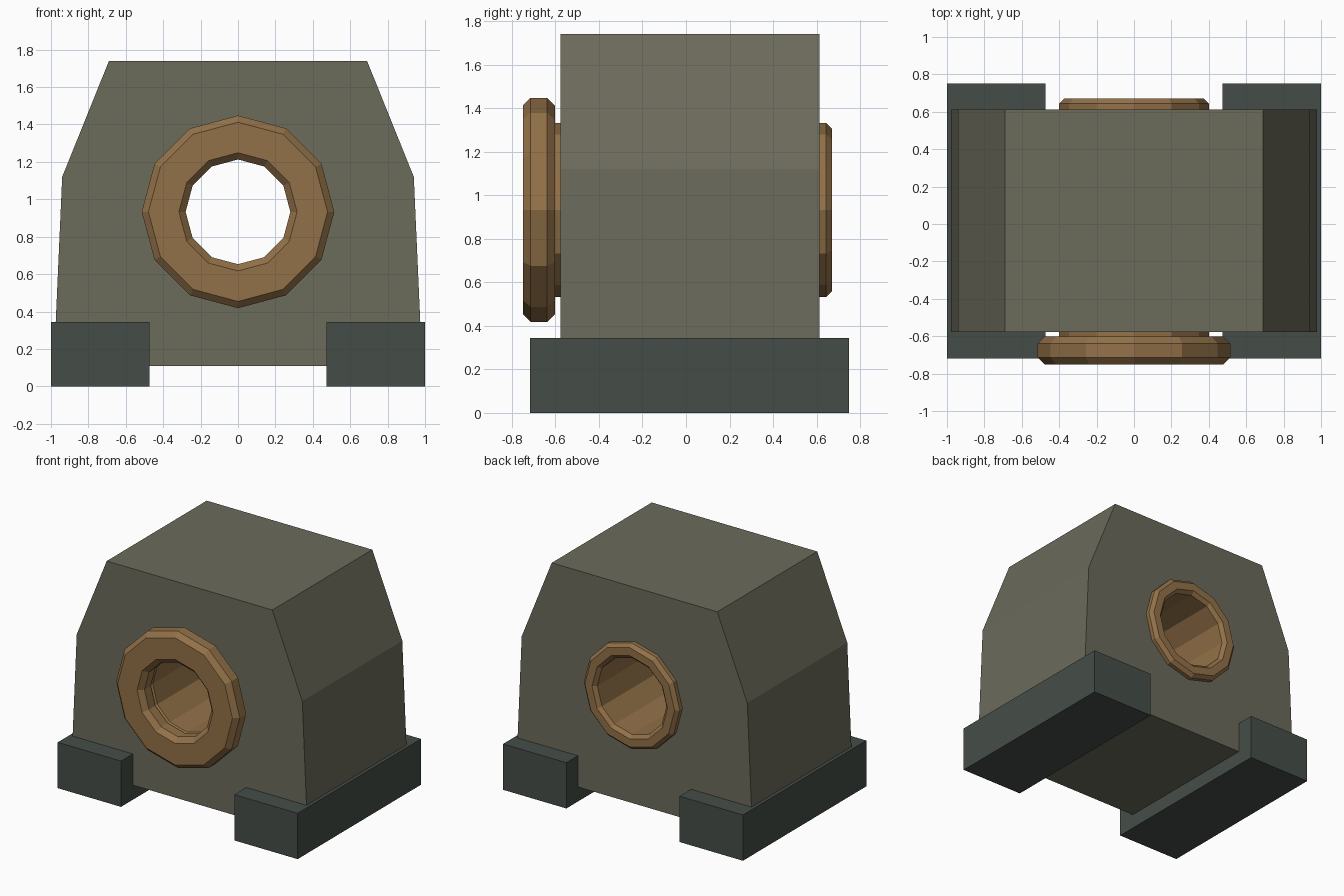
import bpy, bmesh
from math import cos, sin, pi

if "Cube" in bpy.data.objects:
    bpy.data.objects.remove(bpy.data.objects["Cube"])

AXIS_Z = 0.933   # height of the bore axis
SIDES = 12


def material(name, rgb):
    m = bpy.data.materials.new(name)
    m.diffuse_color = (*rgb, 1)
    m.use_nodes = True
    m.node_tree.nodes["Principled BSDF"].inputs["Base Color"].default_value = m.diffuse_color
    return m


IRON = material("olive_iron", (0.147, 0.145, 0.105))
STEEL = material("dark_steel", (0.06, 0.075, 0.065))
BRONZE = material("bronze", (0.29, 0.165, 0.065))


def finish(bm, name, mat=None):
    bmesh.ops.recalc_face_normals(bm, faces=bm.faces)
    mesh = bpy.data.meshes.new(name)
    bm.to_mesh(mesh)
    bm.free()
    ob = bpy.data.objects.new(name, mesh)
    bpy.context.collection.objects.link(ob)
    if mat:
        mesh.materials.append(mat)
    return ob


def prism(name, outline, y0, y1, mat=None):
    """Extrude an x/z outline along y."""
    bm = bmesh.new()
    a = [bm.verts.new((x, y0, z)) for x, z in outline]
    b = [bm.verts.new((x, y1, z)) for x, z in outline]
    bm.faces.new(a)
    bm.faces.new(b[::-1])
    for i in range(len(a)):
        j = (i + 1) % len(a)
        bm.faces.new((a[i], a[j], b[j], b[i]))
    return finish(bm, name, mat)


def ring(name, r_in, r_out, y0, y1, c, mat):
    """Ring around the bore axis with a chamfer c on all four rims."""
    section = [(r_in + c, y0), (r_out - c, y0), (r_out, y0 + c), (r_out, y1 - c),
               (r_out - c, y1), (r_in + c, y1), (r_in, y1 - c), (r_in, y0 + c)]
    bm = bmesh.new()
    loops = []
    for k in range(SIDES):
        t = 2 * pi * k / SIDES
        loops.append([bm.verts.new((r * cos(t), y, AXIS_Z + r * sin(t))) for r, y in section])
    n = len(section)
    for k in range(SIDES):
        p, q = loops[k], loops[(k + 1) % SIDES]
        for i in range(n):
            j = (i + 1) % n
            bm.faces.new((p[i], p[j], q[j], q[i]))
    return finish(bm, name, mat)


# Housing block with tapered shoulders
half = [(0.985, 0.11), (0.94, 1.12), (0.69, 1.74)]
housing = prism("housing", half + [(-x, z) for x, z in reversed(half)], -0.577, 0.613, IRON)

# Bore through the housing, sized to seat the bushing
circle = [(0.395 * cos(2 * pi * k / SIDES), AXIS_Z + 0.395 * sin(2 * pi * k / SIDES))
          for k in range(SIDES)]
cutter = prism("bore_cutter", circle, -1, 1)
cutter.hide_render = True
mod = housing.modifiers.new("bore", 'BOOLEAN')
mod.operation = 'DIFFERENCE'
mod.solver = 'EXACT'
mod.object = cutter
bpy.context.view_layer.objects.active = housing
bpy.ops.object.modifier_apply(modifier=mod.name)
bpy.data.objects.remove(cutter)

# Bronze bushing and its front flange
ring("bushing", 0.288, 0.40, -0.63, 0.67, 0.026, BRONZE)
ring("bushing_flange", 0.28, 0.515, -0.75, -0.602, 0.036, BRONZE)

# Mounting feet
for side, name in ((-1, "left_foot"), (1, "right_foot")):
    prism(name, [(side * x, z) for x, z in ((0.472, 0), (1, 0), (1, 0.345), (0.472, 0.345))],
          -0.718, 0.75, STEEL)
